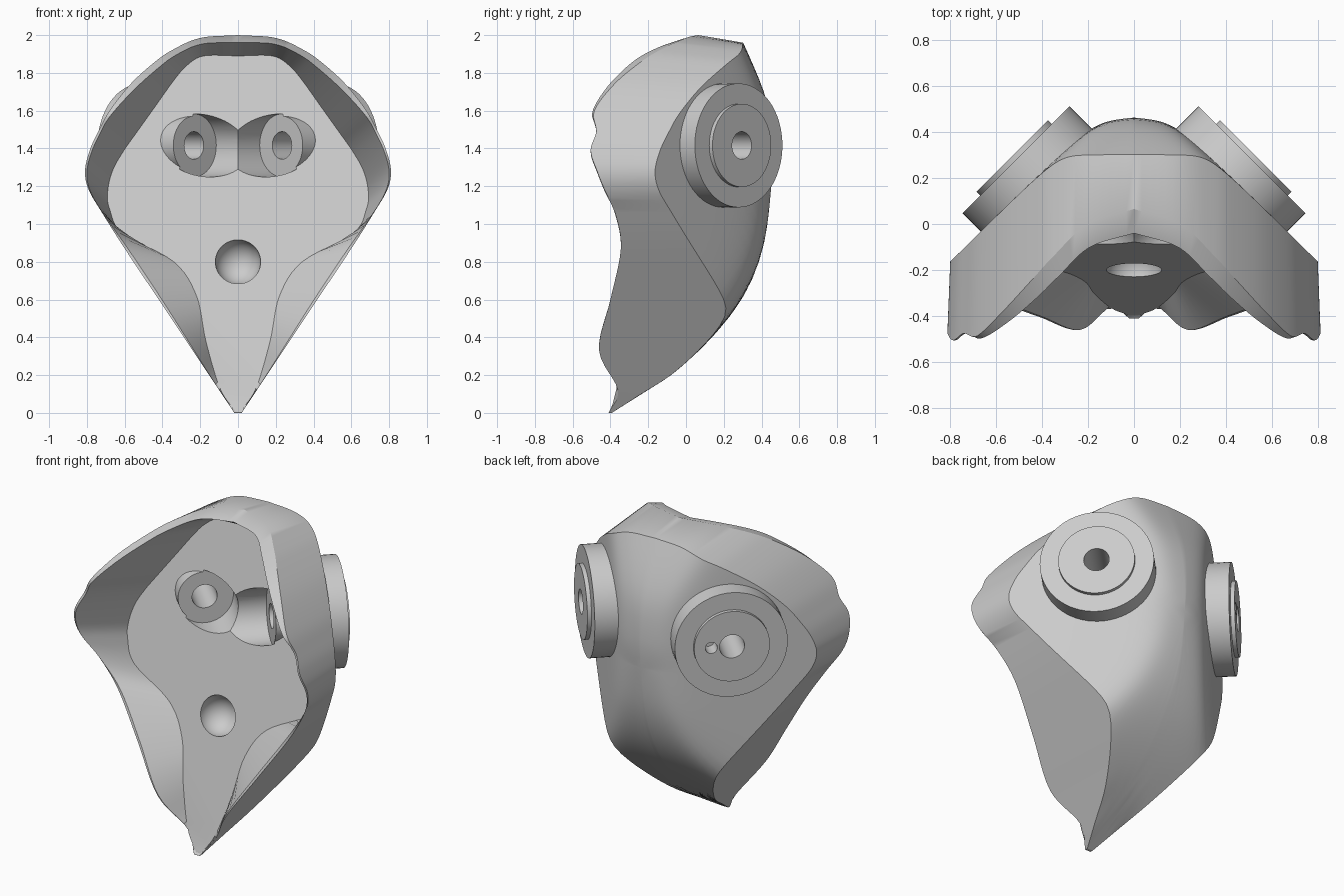
import bpy, bmesh, math
from mathutils import Vector

cube = bpy.data.objects.get("Cube")
if cube:
    bpy.data.objects.remove(cube)

grey = bpy.data.materials.new("light grey")
grey.use_nodes = True
grey.diffuse_color = (0.6, 0.6, 0.6, 1)
grey.node_tree.nodes["Principled BSDF"].inputs["Base Color"].default_value = (0.6, 0.6, 0.6, 1)


def spline(points, steps):
    """Catmull-Rom curve through the points."""
    pts = [Vector(p) for p in points]
    pts = [2 * pts[0] - pts[1]] + pts + [2 * pts[-1] - pts[-2]]
    out = []
    for a, b, c, d in zip(pts, pts[1:], pts[2:], pts[3:]):
        for i in range(steps):
            t = i / steps
            out.append(b + (c - a) * t / 2 + (2 * a - 5 * b + 4 * c - d) * t * t / 2
                       + (3 * b - a - 3 * c + d) * t ** 3 / 2)
    return out + [pts[-2]]


def make_object(name, bm):
    bmesh.ops.recalc_face_normals(bm, faces=bm.faces)
    mesh = bpy.data.meshes.new(name)
    bm.to_mesh(mesh)
    bm.free()
    mesh.materials.append(grey)
    obj = bpy.data.objects.new(name, mesh)
    bpy.context.collection.objects.link(obj)
    return obj


def cylinder(name, side, start, end, radius, shift=0):
    """Cylinder on the diagonal axis of one side's mount."""
    axis = Vector((side, 1, 0)).normalized()
    across = Vector((-side, 1, 0)).normalized()
    bm = bmesh.new()
    bmesh.ops.create_cone(bm, cap_ends=True, segments=64, radius1=radius,
                          radius2=radius, depth=end - start)
    bm.transform(axis.to_track_quat('Z', 'Y').to_matrix().to_4x4())
    centre = Vector((side * 0.233, 0, 1.416)) + axis * (start + end) / 2 + across * shift
    bmesh.ops.translate(bm, verts=bm.verts, vec=centre)
    return make_object(name, bm)


def combine(obj, tool, operation):
    mod = obj.modifiers.new("combine", 'BOOLEAN')
    mod.operation, mod.object, mod.solver = operation, tool, 'EXACT'
    bpy.context.view_layer.objects.active = obj
    bpy.ops.object.modifier_apply(modifier=mod.name)
    bpy.data.objects.remove(tool)


# Curves of the shell: back profile (z, y), rim (x, y, z), floor edge (x, z)
back_profile = spline([(0, -.39, 0), (.09, -.25, 0), (.22, -.05, 0), (.43, .17, 0),
                       (.65, .33, 0), (.9, .425, 0), (1.2, .465, 0), (1.4, .475, 0),
                       (1.65, .44, 0), (1.96, .31, 0), (2.02, .27, 0)], 8)
rim = spline([(0, .065, 2), (.2, 0, 1.985), (.35, -.14, 1.92), (.45, -.25, 1.85),
              (.57, -.38, 1.74), (.68, -.485, 1.6), (.74, -.475, 1.49), (.785, -.505, 1.39),
              (.81, -.47, 1.28), (.79, -.43, 1.18), (.72, -.375, 1.06), (.6, -.345, .87),
              (.42, -.4, .6), (.24, -.46, .33), (.1, -.36, .12), (.02, -.41, 0)], 6)
floor = spline([(0, 0, 1.89), (.18, 0, 1.89), (.27, 0, 1.84), (.34, 0, 1.76),
                (.44, 0, 1.62), (.54, 0, 1.48), (.61, 0, 1.38), (.665, 0, 1.28),
                (.69, 0, 1.17), (.68, 0, 1.08), (.61, 0, .95), (.34, 0, .8),
                (.22, 0, .62), (.17, 0, .38), (.095, 0, .13), (.015, 0, .01)], 6)


def back_y(x, z):
    """Rounded V: curved spine blended into two diagonal flanks."""
    for a, b in zip(back_profile, back_profile[1:]):
        if z <= b.x:
            break
    spine = a.y + (b.y - a.y) * (z - a.x) / (b.x - a.x)
    flank = 0.638 - abs(x)
    return (spine + flank - math.hypot(spine - flank, 0.1)) / 2


# Shell: rings running from the front floor, over the rim, round the back
rings = [[] for _ in range(15)]
for outer, inner in zip(rim, floor):
    x, y, z = outer
    fade = min(max((z - 1.55) / 0.45, 0), 1)
    lip = outer.lerp(inner, 0.08 + 0.27 * fade)
    drop = 0.04 * min(max((z - 1.28) / 0.7, 0), 1)
    edge = Vector((x * 0.985, 0, z - drop))
    rings[0].append(Vector((inner.x, -0.4 + 0.25 * inner.z, inner.z)))
    rings[1].append(Vector((lip.x, y - 0.105 * fade, lip.z)))
    rings[2].append(outer)
    for i in range(12):
        p = Vector((0, 0, 1.2)).lerp(edge, 1 - i / 12)
        rings[3 + i].append(Vector((p.x, back_y(p.x, p.z), p.z)))

bm = bmesh.new()
loops = []
for ring in rings:
    mirrored = [Vector((-p.x, p.y, p.z)) for p in reversed(ring[1:])]
    loops.append([bm.verts.new(p) for p in ring + mirrored])
for a, b in zip(loops, loops[1:]):
    for i in range(len(a)):
        j = (i + 1) % len(a)
        bm.faces.new((a[i], a[j], b[j], b[i]))
bm.faces.new(loops[0])
tip = bm.verts.new((0, back_y(0, 1.2), 1.2))
for i, v in enumerate(loops[-1]):
    bm.faces.new((v, loops[-1][(i + 1) % len(loops[-1])], tip))
shell = make_object("shell", bm)

# Round dimple in the floor
bm = bmesh.new()
bmesh.ops.create_uvsphere(bm, u_segments=48, v_segments=24, radius=0.12)
bmesh.ops.translate(bm, verts=bm.verts, vec=(0, -0.2, 0.8))
combine(shell, make_object("dimple_cutter", bm), 'DIFFERENCE')

# Bolt seats on the floor, with a recess in front and a hole through
for side in (-1, 1):
    combine(shell, cylinder("boss", side, 0, 0.2, 0.155), 'UNION')
for side in (-1, 1):
    combine(shell, cylinder("recess_cutter", side, -0.4, 0, 0.167), 'DIFFERENCE')
for side in (-1, 1):
    combine(shell, cylinder("hole_cutter", side, -0.1, 0.5, 0.073), 'DIFFERENCE')

# Round mounts on the diagonal flanks
parts = [shell]
for side, label in ((-1, "right"), (1, "left")):
    mount = cylinder(label + "_mount", side, 0.24, 0.394, 0.328)
    combine(mount, cylinder("raised_disc", side, 0.3, 0.418, 0.22), 'UNION')
    combine(mount, cylinder("hole_cutter", side, 0.1, 0.6, 0.073), 'DIFFERENCE')
    if side < 0:
        combine(mount, cylinder("cable_hole_cutter", side, 0.32, 0.5, 0.035, 0.12), 'DIFFERENCE')
    parts.append(mount)

# Smooth shading with sharp edges kept
bpy.ops.object.select_all(action='DESELECT')
for obj in parts:
    obj.select_set(True)
bpy.context.view_layer.objects.active = shell
bpy.ops.object.shade_smooth_by_angle(angle=math.radians(30))
